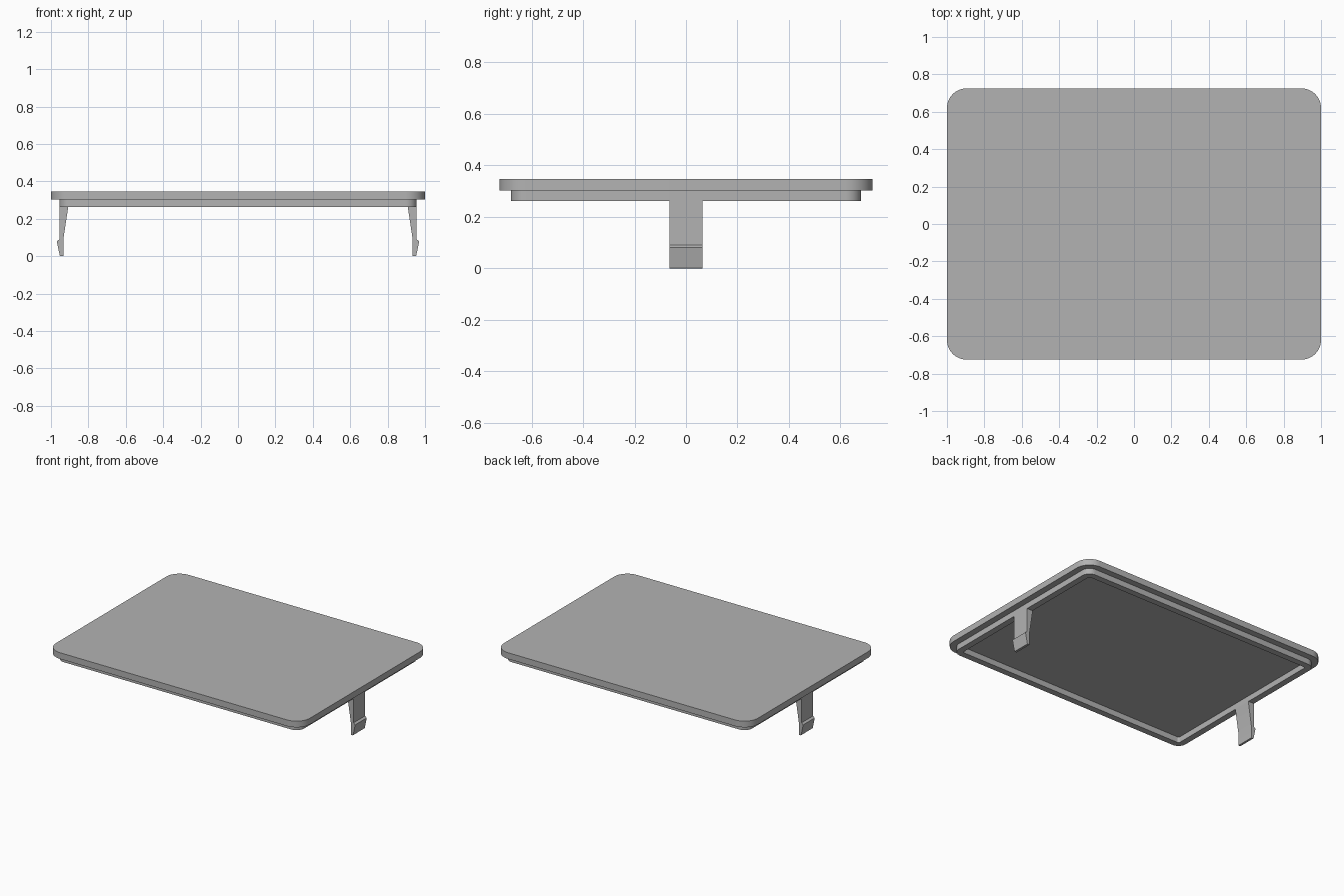
import bpy, bmesh, math

if "Cube" in bpy.data.objects:
    bpy.data.objects.remove(bpy.data.objects["Cube"], do_unlink=True)

grey = bpy.data.materials.new("light_grey")
grey.use_nodes = True
colour = (0.45, 0.45, 0.45, 1)
grey.diffuse_color = colour
grey.node_tree.nodes["Principled BSDF"].inputs["Base Color"].default_value = colour


def rounded_rect(hx, hy, r, steps=12):
    """Outline of a rectangle with rounded corners."""
    pts = []
    for q, (sx, sy) in enumerate([(1, 1), (-1, 1), (-1, -1), (1, -1)]):
        for i in range(steps + 1):
            a = math.pi / 2 * (q + i / steps)
            pts.append((sx * (hx - r) + r * math.cos(a), sy * (hy - r) + r * math.sin(a)))
    return pts


def finish(name, bm):
    bmesh.ops.recalc_face_normals(bm, faces=bm.faces)
    mesh = bpy.data.meshes.new(name)
    bm.to_mesh(mesh)
    bm.free()
    obj = bpy.data.objects.new(name, mesh)
    bpy.context.collection.objects.link(obj)
    mesh.materials.append(grey)
    bpy.ops.object.select_all(action="DESELECT")
    obj.select_set(True)
    bpy.context.view_layer.objects.active = obj
    bpy.ops.object.shade_smooth_by_angle(angle=math.radians(25))
    return obj


def bridge(bm, a, b):
    for i in range(len(a)):
        j = (i + 1) % len(a)
        bm.faces.new((a[i], a[j], b[j], b[i]))


TOP, SLAB_BASE, LIP_BASE = 0.347, 0.303, 0.262

# Lid: slab, overhang, raised rim and recessed underside as nested loops
loops = [
    (1.0, 0.725, 0.105, TOP),
    (1.0, 0.725, 0.105, SLAB_BASE),
    (0.955, 0.68, 0.06, SLAB_BASE),
    (0.955, 0.68, 0.06, LIP_BASE),
    (0.91, 0.635, 0.015, LIP_BASE),
    (0.91, 0.635, 0.015, SLAB_BASE),
]
bm = bmesh.new()
rings = [[bm.verts.new((x, y, z)) for x, y in rounded_rect(hx, hy, r)]
         for hx, hy, r, z in loops]
for a, b in zip(rings, rings[1:]):
    bridge(bm, a, b)
bm.faces.new(rings[0])
bm.faces.new(rings[-1])
finish("lid", bm)

# Snap clips: tapered legs with an outward hook near the foot
clip_profile = [(0.908, LIP_BASE), (0.955, LIP_BASE), (0.955, 0.09), (0.969, 0.08),
                (0.953, 0.003), (0.95, 0), (0.934, 0), (0.934, 0.09)]
for side, name in ((1, "left_clip"), (-1, "right_clip")):
    bm = bmesh.new()
    ends = [[bm.verts.new((side * x, y, z)) for x, z in clip_profile]
            for y in (-0.065, 0.065)]
    bridge(bm, *ends)
    for end in ends:
        bm.faces.new(end)
    finish(name, bm)
